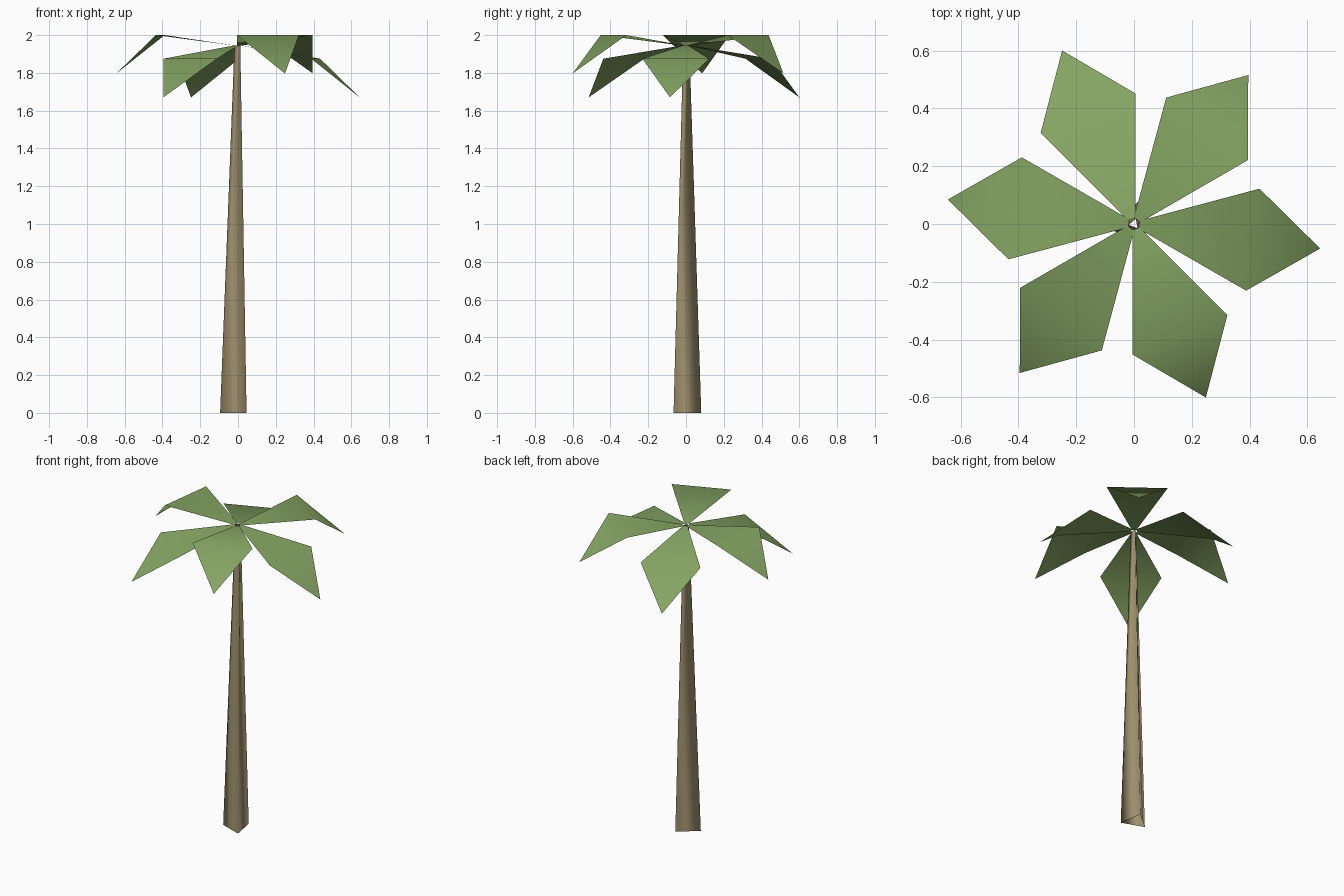
import bpy
import math

if "Cube" in bpy.data.objects:
    bpy.data.objects.remove(bpy.data.objects["Cube"])


def material(name, rgb):
    mat = bpy.data.materials.new(name)
    mat.diffuse_color = (*rgb, 1.0)
    mat.use_nodes = True
    mat.node_tree.nodes["Principled BSDF"].inputs["Base Color"].default_value = mat.diffuse_color
    return mat


def add_mesh(name, verts, faces, mat):
    mesh = bpy.data.meshes.new(name)
    mesh.from_pydata(verts, [], faces)
    mesh.materials.append(mat)
    for p in mesh.polygons:
        p.use_smooth = True
    mesh.update()
    obj = bpy.data.objects.new(name, mesh)
    bpy.context.collection.objects.link(obj)
    return obj


bark = material("bark_tan", (0.34, 0.275, 0.155))
green = material("leaf_green", (0.235, 0.37, 0.125))

HUB_Z = 1.945


def ring(cx, cy, radius, z):
    return [(cx + radius * math.cos(math.radians(a)),
             cy + radius * math.sin(math.radians(a)), z) for a in (-50, 70, 190)]


# Trunk: tapering three-sided tube, open at both ends
trunk = ring(-0.01, 0.0, 0.086, 0.0) + ring(0.0, 0.0, 0.019, HUB_Z)
add_mesh("trunk", trunk,
         [(i, (i + 1) % 3, (i + 1) % 3 + 3, i + 3) for i in range(3)], bark)


# Leaves: a flat inner blade rising or falling to a fold, then a drooping tip
def leaf(index, angle, fold_z, tip_z):
    c, s = math.cos(angle), math.sin(angle)
    profile = [(0.018, -0.014, HUB_Z), (0.018, 0.014, HUB_Z),
               (0.415, 0.178, fold_z), (0.415, -0.178, fold_z),
               (0.65, 0.0, tip_z)]
    verts = [(u * c - v * s, u * s + v * c, z) for u, v, z in profile]
    add_mesh(f"leaf_{index}", verts, [(0, 3, 2, 1), (3, 4, 2)], green)


# Six leaves, alternating low and high
for i in range(6):
    fold_z, tip_z = (1.875, 1.67) if i % 2 == 0 else (2.0, 1.797)
    leaf(i + 1, math.radians(-7.5 + 60 * i), fold_z, tip_z)
